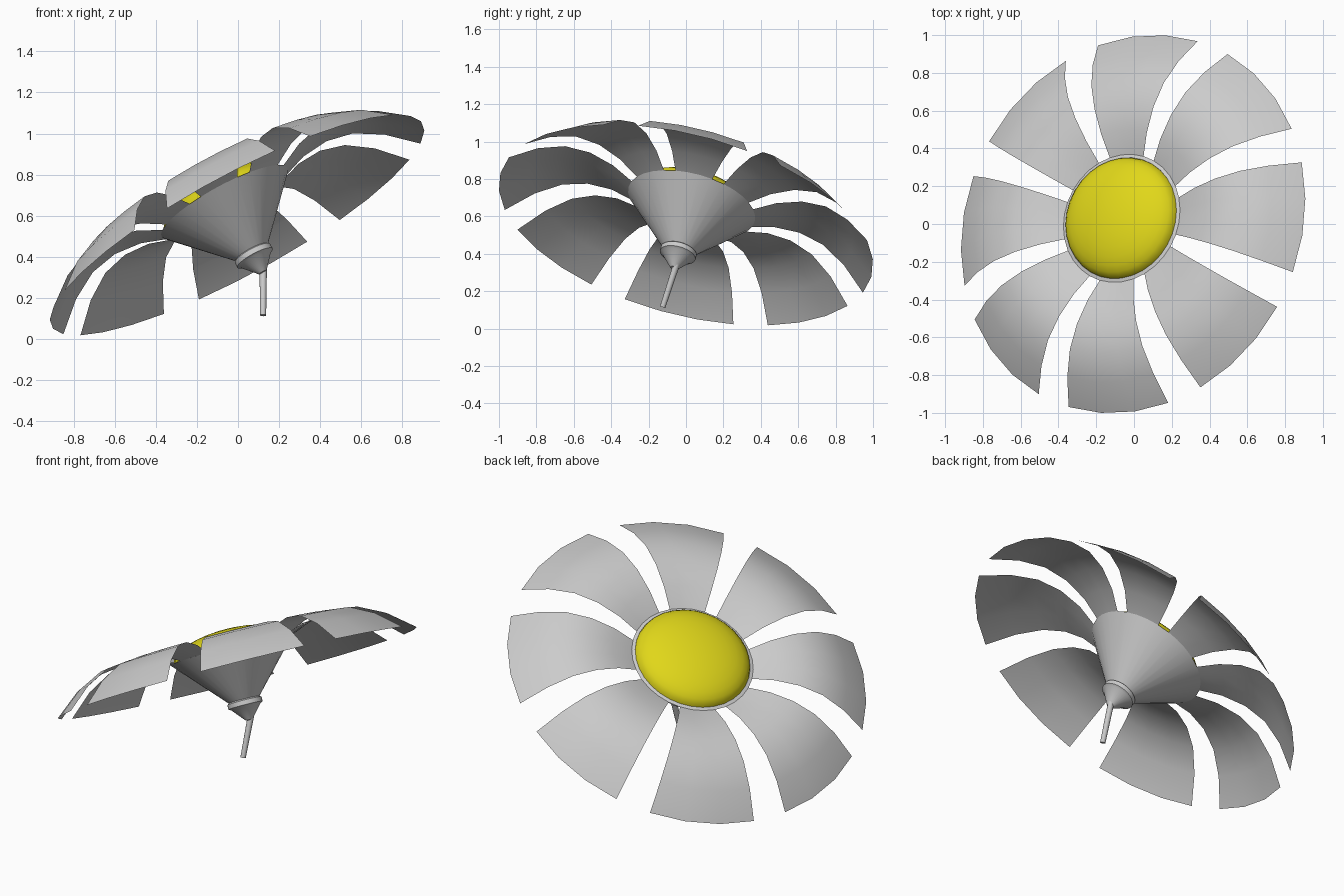
import bpy, bmesh, math
from mathutils import Vector, Matrix

if "Cube" in bpy.data.objects:
    bpy.data.objects.remove(bpy.data.objects["Cube"])

# Flower frame: local z runs along the tilted axis, origin at the rim centre
axis = Vector((-0.465, 0.235, 0.853)).normalized()
e1 = (Vector((1, 0, 0)) - axis.x * axis).normalized()
e2 = axis.cross(e1)
frame = Matrix((e1, e2, axis)).transposed().to_4x4()
frame.translation = (-0.065, 0.03, 0.665)


def lathe(name, profile, start=0.0, sweep=360.0, steps=32, angle=30):
    """Sweep (radius, height) points around the flower axis."""
    bm = bmesh.new()
    rings = []
    for i in range(steps + 1):
        a = math.radians(start + sweep * i / steps)
        rings.append([bm.verts.new((r * math.cos(a), r * math.sin(a), h)) for r, h in profile])
    for p, q in zip(rings, rings[1:]):
        for j in range(len(profile) - 1):
            bm.faces.new((p[j], q[j], q[j + 1], p[j + 1]))
    bmesh.ops.remove_doubles(bm, verts=bm.verts, dist=1e-5)
    bmesh.ops.recalc_face_normals(bm, faces=bm.faces)
    if sum(f.normal.z for f in bm.faces) < 0 and sweep < 360:
        bmesh.ops.reverse_faces(bm, faces=bm.faces)
    mesh = bpy.data.meshes.new(name)
    bm.to_mesh(mesh)
    bm.free()
    obj = bpy.data.objects.new(name, mesh)
    bpy.context.collection.objects.link(obj)
    obj.matrix_world = frame
    smooth(obj, angle)
    return obj


def smooth(obj, angle):
    bpy.ops.object.select_all(action='DESELECT')
    obj.select_set(True)
    bpy.context.view_layer.objects.active = obj
    bpy.ops.object.shade_smooth_by_angle(angle=math.radians(angle))


# Cup with flat rim, collar and pointed base
lathe("flower_cup", [(0.325, -0.01), (0.33, 0.005), (0.35, 0.0), (0.088, -0.285),
                     (0.098, -0.292), (0.098, -0.318), (0.084, -0.325),
                     (0.02, -0.40), (0, -0.405)])

# Domed yellow centre
dome = [(0.33 * math.cos(t * math.pi / 16), 0.12 * math.sin(t * math.pi / 16)) for t in range(8)]
centre = lathe("flower_centre", dome + [(0, 0.12)], angle=60)
yellow = bpy.data.materials.new("yellow")
yellow.diffuse_color = (0.75, 0.68, 0.01, 1)
yellow.use_nodes = True
yellow.node_tree.nodes["Principled BSDF"].inputs["Base Color"].default_value = yellow.diffuse_color
centre.data.materials.append(yellow)

# Eight arched petals, each three of every four 11.25 degree steps
arch = [(0.348, 0.0), (0.47, 0.05), (0.61, 0.073),
        (0.75, 0.055), (0.89, -0.015), (1.03, -0.13)]
for k in range(8):
    lathe(f"petal_{k + 1}", arch, -22 + 45 * k, 33.75, 3, 60)

# Stem
top, bottom = Vector((0.123, -0.045, 0.36)), Vector((0.122, -0.125, 0.115))
bpy.ops.mesh.primitive_cone_add(vertices=12, radius1=0.015, radius2=0.018,
                                depth=(top - bottom).length, location=(top + bottom) / 2)
stem = bpy.context.object
stem.name = "stem"
stem.rotation_mode = 'QUATERNION'
stem.rotation_quaternion = (top - bottom).to_track_quat('Z', 'Y')
smooth(stem, 40)
